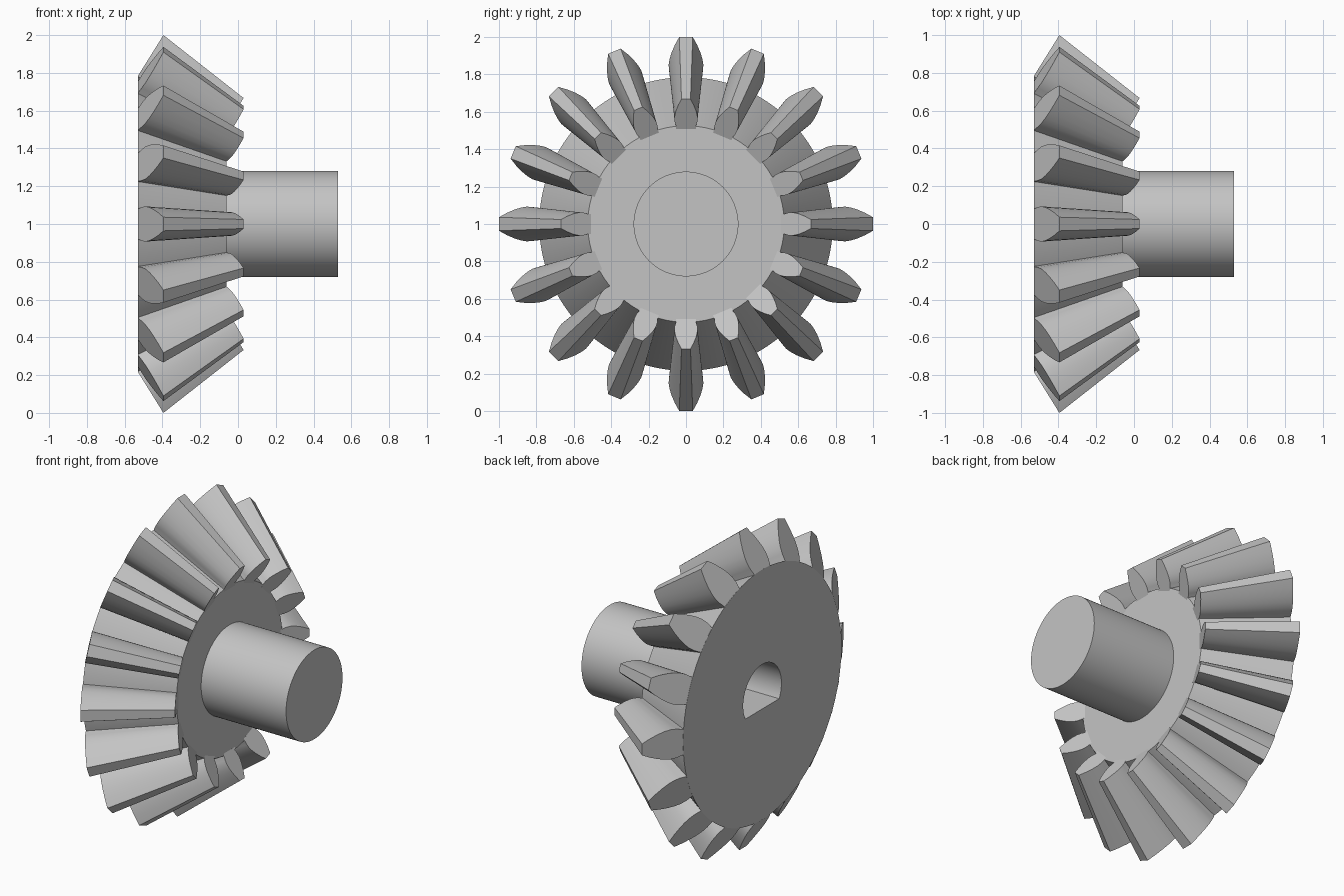
import bpy, bmesh, math
from mathutils import Matrix, Vector

if "Cube" in bpy.data.objects:
    bpy.data.objects.remove(bpy.data.objects["Cube"], do_unlink=True)

TEETH = 16
APEX = Vector((0.88, 0, 0))      # point where all tooth edges converge
INNER = 0.667                    # size of the small tooth end

steel = bpy.data.materials.new("plain_grey")
steel.use_nodes = True
grey = (0.55, 0.55, 0.55, 1)
steel.diffuse_color = grey
steel.node_tree.nodes["Principled BSDF"].inputs["Base Color"].default_value = grey


def finish(name, bm):
    bmesh.ops.recalc_face_normals(bm, faces=bm.faces)
    mesh = bpy.data.meshes.new(name)
    bm.to_mesh(mesh)
    bm.free()
    mesh.materials.append(steel)
    obj = bpy.data.objects.new(name, mesh)
    obj.location.z = 1
    bpy.context.collection.objects.link(obj)
    return obj


def bridge(bm, loop_a, loop_b):
    n = len(loop_a)
    for i in range(n):
        j = (i + 1) % n
        bm.faces.new((loop_a[i], loop_a[j], loop_b[j], loop_b[i]))


def smooth(obj, degrees):
    bpy.ops.object.select_all(action='DESELECT')
    obj.select_set(True)
    bpy.context.view_layer.objects.active = obj
    bpy.ops.object.shade_smooth_by_angle(angle=math.radians(degrees))


# Conical body and hub, turned around the x axis
bm = bmesh.new()
sides = 96
rings = []
for x, r in [(-0.53, 0.785), (-0.06, 0.525), (-0.06, 0.28), (0.53, 0.28)]:
    angles = [math.tau * i / sides for i in range(sides)]
    rings.append([bm.verts.new((x, r * math.sin(a), r * math.cos(a))) for a in angles])
for a, b in zip(rings, rings[1:]):
    bridge(bm, a, b)
bm.faces.new(rings[0])
bm.faces.new(rings[-1])
body = finish("gear_body_and_hub", bm)

# D-shaped shaft hole with its flat at the bottom
bm = bmesh.new()
radius, flat = 0.19, 0.09
limit = math.pi - math.acos(flat / radius)
outline = [limit * (2 * i / 48 - 1) for i in range(49)]
ends = [[bm.verts.new((x, radius * math.sin(a), radius * math.cos(a))) for a in outline]
        for x in (-0.7, 0.1)]
bridge(bm, *ends)
for end in ends:
    bm.faces.new(end)
cutter = finish("shaft_hole_cutter", bm)
cut = body.modifiers.new("shaft_hole", 'BOOLEAN')
cut.object = cutter
cut.operation = 'DIFFERENCE'
cut.solver = 'EXACT'
bpy.context.view_layer.objects.active = body
body.select_set(True)
bpy.ops.object.modifier_apply(modifier=cut.name)
bpy.data.objects.remove(cutter, do_unlink=True)
smooth(body, 25)

# Tapered teeth: a leaf-shaped end section shrunk towards the apex
root, tip = Vector((-0.529, 0, 0.785)), Vector((-0.395, 0, 1.0))
half = [(0, 0.08), (0.15, 0.09), (0.3, 0.093), (0.45, 0.088),
        (0.6, 0.078), (0.8, 0.06), (1, 0.036)]
section = [Vector((root.x, 0.08, 0.76))]
section += [root.lerp(tip, t) + Vector((0, w, 0)) for t, w in half]
section += [Vector((p.x, -p.y, p.z)) for p in reversed(section)]

bm = bmesh.new()
for k in range(TEETH):
    turn = Matrix.Rotation(math.tau * k / TEETH, 3, 'X')
    large = [bm.verts.new(turn @ p) for p in section]
    small = [bm.verts.new(turn @ APEX.lerp(p, INNER)) for p in section]
    bridge(bm, large, small)
    bm.faces.new(large)
    bm.faces.new(small)
teeth = finish("gear_teeth", bm)
smooth(teeth, 25)
